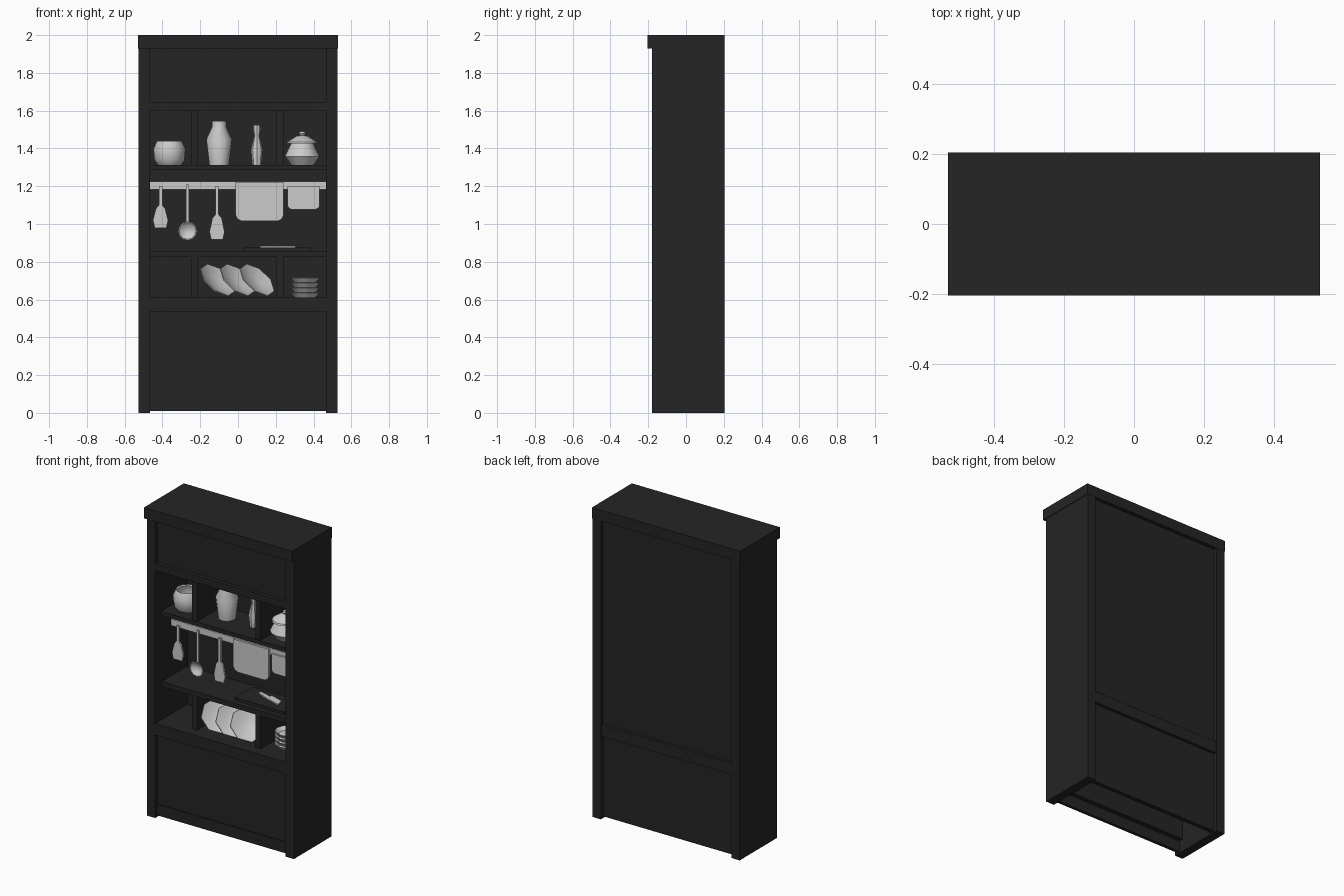
import bpy, bmesh, math
from mathutils import Vector

if "Cube" in bpy.data.objects:
    bpy.data.objects.remove(bpy.data.objects["Cube"])

dark = bpy.data.materials.new("dark_wood")
dark.diffuse_color = (0.018, 0.018, 0.018, 1)
dark.use_nodes = True
dark.node_tree.nodes["Principled BSDF"].inputs["Base Color"].default_value = dark.diffuse_color


def finish(name, bm, mat=None):
    bmesh.ops.recalc_face_normals(bm, faces=bm.faces)
    me = bpy.data.meshes.new(name)
    bm.to_mesh(me)
    bm.free()
    ob = bpy.data.objects.new(name, me)
    bpy.context.collection.objects.link(ob)
    if mat:
        me.materials.append(mat)
    return ob


def box(name, x0, x1, y0, y1, z0, z1, mat=dark):
    bm = bmesh.new()
    bmesh.ops.create_cube(bm, size=1)
    for v in bm.verts:
        v.co = ((x0 + x1) / 2 + v.co.x * (x1 - x0),
                (y0 + y1) / 2 + v.co.y * (y1 - y0),
                (z0 + z1) / 2 + v.co.z * (z1 - z0))
    return finish(name, bm, mat)


def lathe(name, profile, loc, sides=12):
    """Revolve (radius, height) points about z; r = 0 closes an end."""
    bm = bmesh.new()
    vs = [bm.verts.new((r, 0, z)) for r, z in profile]
    es = [bm.edges.new(p) for p in zip(vs, vs[1:])]
    bmesh.ops.spin(bm, geom=vs + es, cent=(0, 0, 0), axis=(0, 0, 1),
                   angle=2 * math.pi, steps=sides)
    bmesh.ops.remove_doubles(bm, verts=bm.verts, dist=1e-4)
    ob = finish(name, bm)
    ob.location = loc
    bpy.ops.object.select_all(action='DESELECT')
    bpy.context.view_layer.objects.active = ob
    ob.select_set(True)
    bpy.ops.object.shade_smooth_by_angle(angle=math.radians(35))
    return ob


def plate(name, pts, thick, mat=None):
    """Flat outline in x, z extruded along y."""
    bm = bmesh.new()
    f = bm.faces.new([bm.verts.new((x, 0, z)) for x, z in pts])
    ext = bmesh.ops.extrude_face_region(bm, geom=[f])
    bmesh.ops.translate(bm, vec=(0, thick, 0),
                        verts=[v for v in ext["geom"] if isinstance(v, bmesh.types.BMVert)])
    return finish(name, bm, mat)


# Carcass: crown, side walls, panels, rails
W = 0.467
box("crown", -0.53, 0.53, -0.204, 0.204, 1.93, 2.0)
for s, n in ((-1, "left"), (1, "right")):
    a, b = sorted((s * W, s * 0.526))
    box("side_" + n, a, b, -0.18, 0.203, 0, 1.93)
box("upper_front_panel", -W, W, -0.155, -0.12, 1.645, 1.93)
box("upper_rail", -W, W, -0.179, 0.16, 1.60, 1.645)
box("lower_rail", -W, W, -0.179, 0.198, 0.536, 0.61)
box("lower_front_panel", -W, W, -0.155, -0.11, 0.082, 0.536)
box("kick_board", -W, W, -0.16, -0.14, 0.01, 0.082)
box("upper_back_panel", -W, W, 0.15, 0.18, 0.61, 1.93)
box("lower_back_panel", -W, W, 0.15, 0.178, 0.01, 0.536)

# Shelves and dividers
box("upper_shelf", -W, W, -0.12, 0.15, 1.287, 1.313)
box("counter_shelf", -W, W, -0.115, 0.15, 0.825, 0.857)
for i, x in enumerate((-0.231, 0.222)):
    box(f"upper_divider_{i}", x - 0.019, x + 0.019, -0.112, 0.15, 1.313, 1.60)
    box(f"lower_divider_{i}", x - 0.019, x + 0.019, -0.112, 0.15, 0.61, 0.825)

# Crockery on the upper shelf
S = 1.313
lathe("round_pot", [(0, 0), (.062, 0), (.08, .025), (.085, .085), (.066, .127),
                    (.058, .122), (.075, .08), (.06, .015), (0, .012)], (-.363, 0, S))
lathe("large_vase", [(0, 0), (.052, 0), (.068, .135), (.038, .2), (.038, .231),
                     (.03, .231), (.03, .2), (.055, .13), (0, .02)], (-.1, .03, S))
lathe("slim_vase", [(0, 0), (.024, 0), (.032, .08), (.015, .155), (.021, .185),
                    (.02, .211), (.014, .211), (.01, .15), (0, .1)], (.1, .02, S), 8)
lathe("lidded_pot", [(0, 0), (.06, 0), (.092, .045), (.06, .112), (.082, .112),
                     (.078, .122), (.03, .153), (.012, .156), (.018, .165),
                     (.014, .176), (0, .178)], (.34, 0, S))

# Hanging bar with chopping boards
box("hanging_bar", -W, W, -0.018, -0.008, 1.183, 1.225, None)


def hung_board(name, x0, x1, z0, z1, c):
    plate(name, [(x0, z1), (x0, z0 + c), (x0 + c / 3, z0 + c / 3), (x0 + c, z0),
                 (x1 - c, z0), (x1 - c / 3, z0 + c / 3), (x1, z0 + c), (x1, z1)],
          0.013).location.y = -0.031


hung_board("large_hung_board", -.013, .241, 1.016, 1.222, .03)
hung_board("small_hung_board", .262, .432, 1.077, 1.2, .02)


# Hanging utensils
def spatula(name, x, top, neck, bottom):
    half = [(.009, top), (.009, neck), (.025, neck - .02), (.04, bottom + .04), (.031, bottom)]
    pts = [(x + a, z) for a, z in half] + [(x - a, z) for a, z in reversed(half)]
    plate(name, pts, 0.012).location.y = -0.032


spatula("spatula_left", -.41, 1.20, 1.10, .98)
spatula("spatula_right", -.111, 1.20, 1.05, .918)
box("ladle_handle", -.275, -.259, -.033, -.021, 1.0, 1.21, None)
ladle = lathe("ladle_bowl", [(0, 0), (.028, .006), (.05, .028), (.044, .028),
                             (.024, .012), (0, .007)], (-.267, -.015, .963))
ladle.rotation_euler.x = math.radians(90)

# Board and knife on the counter
box("counter_board", .035, .385, -.08, .1, .857, .875)
knife = plate("knife", [(-.1, -.01), (-.02, -.012), (-.015, -.028), (.075, -.028),
                        (.1, .018), (-.02, .018), (-.1, .01)], .008)
knife.rotation_euler = (math.radians(90), 0, math.radians(-18))
knife.location = (.215, .02, .876)

# Leaning plates and a stack of bowls
lean = Vector((.576, -.49, .654)).to_track_quat('Z', 'Y').to_euler()
for i in range(3):
    p = lathe(f"leaning_plate_{i}", [(0, 0), (.05, 0), (.055, .008), (.113, .033),
                                     (.111, .038), (.05, .014), (0, .012)],
              (-.128 + i * .104, -.018, .68), 8)
    p.rotation_euler = lean
for i in range(4):
    lathe(f"bowl_{i}", [(0, 0), (.055, 0), (.077, .026), (.073, .028),
                        (.05, .008), (0, .007)], (.354, 0, .61 + i * .026))
